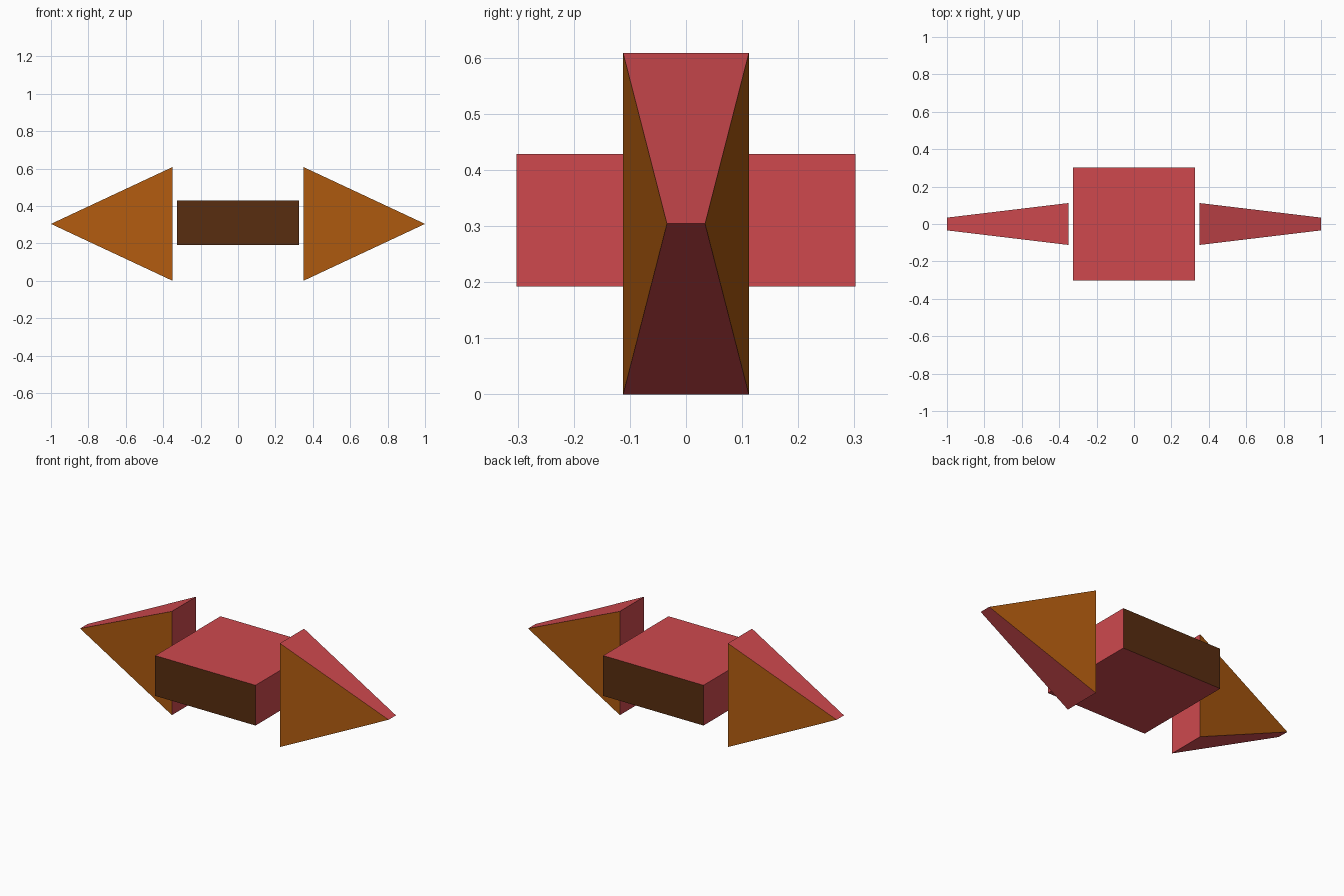
import bpy
import bmesh
from mathutils import Vector

cube = bpy.data.objects.get("Cube")
if cube:
    bpy.data.objects.remove(cube, do_unlink=True)

MID_Z = 0.304


def make_material(name, rgb):
    mat = bpy.data.materials.new(name)
    mat.use_nodes = True
    colour = (*rgb, 1.0)
    mat.diffuse_color = colour
    mat.node_tree.nodes["Principled BSDF"].inputs["Base Color"].default_value = colour
    return mat


red = make_material("warm_red", (0.62, 0.066, 0.076))
orange = make_material("burnt_orange", (0.44, 0.106, 0.005))
brown = make_material("dark_brown", (0.098, 0.026, 0.005))


def finish(bm, name, side_material):
    """Red all over, with the front and back faces in the side colour."""
    bmesh.ops.recalc_face_normals(bm, faces=bm.faces)
    bm.normal_update()
    for face in bm.faces:
        face.material_index = int(abs(face.normal.y) > 0.7)
    mesh = bpy.data.meshes.new(name)
    bm.to_mesh(mesh)
    bm.free()
    mesh.materials.append(red)
    mesh.materials.append(side_material)
    obj = bpy.data.objects.new(name, mesh)
    bpy.context.collection.objects.link(obj)
    return obj


# Central block
bm = bmesh.new()
bmesh.ops.create_cube(bm, size=1)
bmesh.ops.scale(bm, vec=(0.65, 0.604, 0.236), verts=bm.verts)
bmesh.ops.translate(bm, vec=(0, 0, 0.31), verts=bm.verts)
finish(bm, "central_block", brown)


# Arrow wedges: a rectangular base narrowing to a short upright-centred edge
def arrow_wedge(name, side):
    base_x, tip_x = 0.35, 1.0
    base_y, tip_y = 0.112, 0.034
    bm = bmesh.new()
    for y in (-1, 1):
        for z in (-1, 1):
            bm.verts.new(Vector((side * base_x, y * base_y, MID_Z + z * MID_Z)))
        bm.verts.new(Vector((side * tip_x, y * tip_y, MID_Z)))
    bmesh.ops.convex_hull(bm, input=bm.verts)
    bmesh.ops.dissolve_limit(bm, angle_limit=0.01, verts=bm.verts, edges=bm.edges)
    return finish(bm, name, orange)


arrow_wedge("left_arrow_wedge", 1)
arrow_wedge("right_arrow_wedge", -1)
